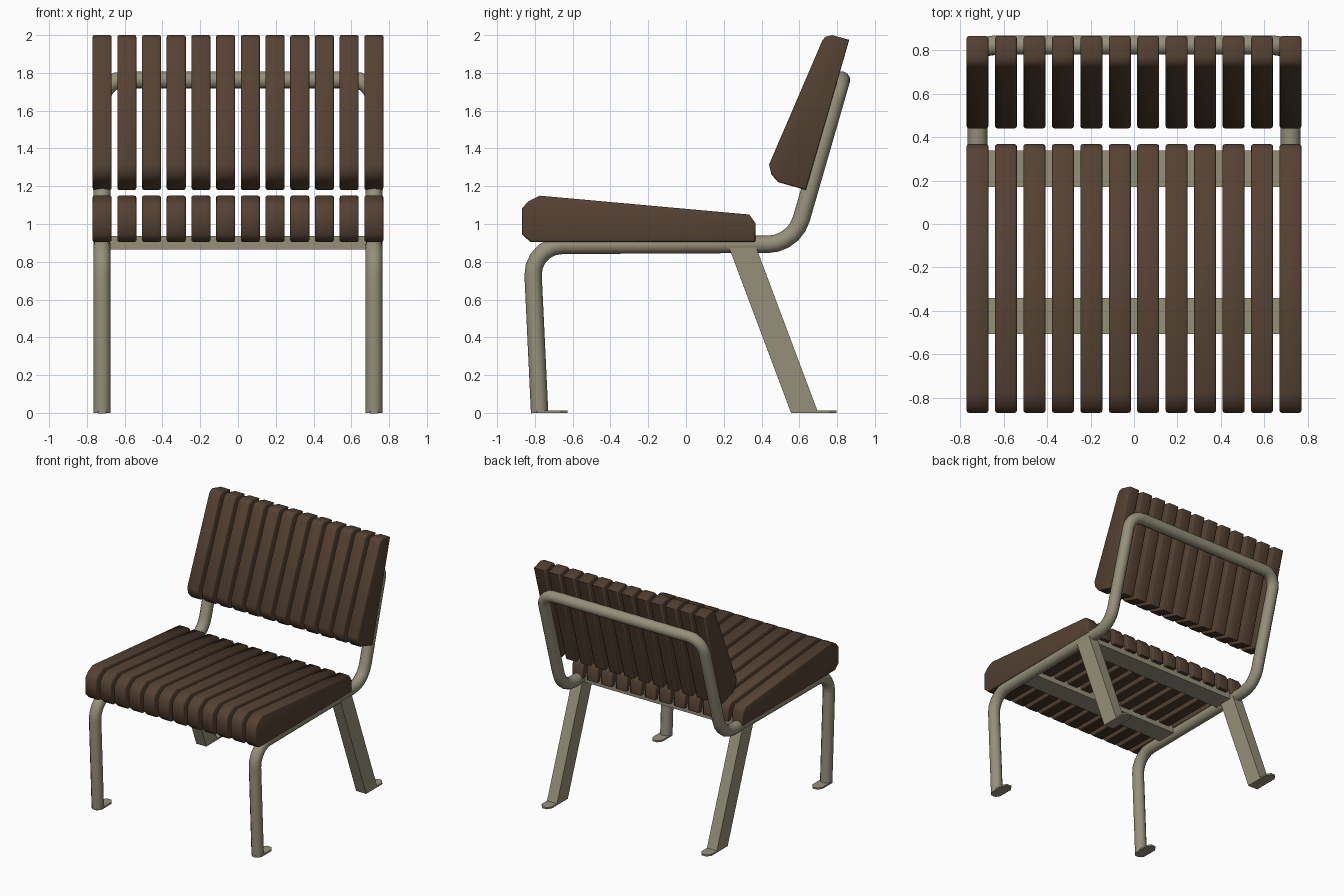
import bpy, bmesh, math
from mathutils import Vector

if "Cube" in bpy.data.objects:
    bpy.data.objects.remove(bpy.data.objects["Cube"])


def material(name, rgb):
    m = bpy.data.materials.new(name)
    m.diffuse_color = (*rgb, 1)
    m.use_nodes = True
    m.node_tree.nodes["Principled BSDF"].inputs["Base Color"].default_value = m.diffuse_color
    return m


WOOD = material("dark brown wood", (0.089, 0.053, 0.032))
METAL = material("warm grey metal", (0.305, 0.279, 0.195))


def finish(obj, mat, angle=None):
    obj.data.materials.clear()
    obj.data.materials.append(mat)
    if angle:
        bpy.ops.object.select_all(action='DESELECT')
        obj.select_set(True)
        bpy.context.view_layer.objects.active = obj
        bpy.ops.object.shade_smooth_by_angle(angle=math.radians(angle))
    return obj


def add_prism(bm, points, offset, bevel=0.0):
    """Extrude a closed 3D outline along offset, optionally rounding its end rims."""
    base = bm.faces.new([bm.verts.new(p) for p in points])
    ext = bmesh.ops.extrude_face_region(bm, geom=[base], use_keep_orig=True)["geom"]
    verts = [v for v in ext if isinstance(v, bmesh.types.BMVert)]
    top = [f for f in ext if isinstance(f, bmesh.types.BMFace)][0]
    bmesh.ops.translate(bm, verts=verts, vec=offset)
    if bevel:
        rims = list(base.edges) + list(top.edges)
        bmesh.ops.bevel(bm, geom=rims, offset=bevel, segments=2, profile=0.5,
                        affect='EDGES', clamp_overlap=True)


def to_object(name, bm, mat, angle=None):
    bmesh.ops.recalc_face_normals(bm, faces=bm.faces[:])
    me = bpy.data.meshes.new(name)
    bm.to_mesh(me)
    bm.free()
    obj = bpy.data.objects.new(name, me)
    bpy.context.collection.objects.link(obj)
    return finish(obj, mat, angle)


# Wooden slats: twelve copies of a side profile (y, z)
COUNT, WIDTH, HALF = 12, 0.101, 0.77


def slats(name, profile):
    bm = bmesh.new()
    for i in range(COUNT):
        x = -HALF + i * (2 * HALF - WIDTH) / (COUNT - 1)
        add_prism(bm, [(x, y, z) for y, z in profile], (WIDTH, 0, 0), 0.01)
    return to_object(name, bm, WOOD, 46)


slats("seat_slats", [(-0.825, 0.905), (-0.868, 0.945), (-0.868, 1.083), (-0.836, 1.119),
                     (-0.775, 1.15), (0.335, 1.05), (0.367, 1.005), (0.367, 0.905)])
slats("back_slats", [(0.635, 1.18), (0.487, 1.222), (0.452, 1.262), (0.44, 1.315),
                     (0.722, 1.972), (0.738, 1.991), (0.772, 2.0), (0.864, 1.975)])


# Bent tube frame: front legs, seat rails and back hoop in one path
def rounded(p, prev, nxt, t, n=5):
    u, v = (prev - p).normalized(), (nxt - p).normalized()
    half = u.angle(v) / 2
    c = p + (u + v).normalized() * (t / math.cos(half))
    r = t * math.tan(half)
    a, b = (p + u * t - c).normalized(), (p + v * t - c).normalized()
    return [c + r * a.slerp(b, k / n) for k in range(n + 1)]


X = 0.72
side = [(-0.775, 0.0, 0), (-0.817, 0.886, 0.16), (0.572, 0.893, 0.14), (0.823, 1.763, 0.11)]
corners = [(Vector((-X, y, z)), t) for y, z, t in side]
corners += [(Vector((X, y, z)), t) for y, z, t in reversed(side)]
path = [corners[0][0]]
for i in range(1, len(corners) - 1):
    path += rounded(corners[i][0], corners[i - 1][0], corners[i + 1][0], corners[i][1])
path.append(corners[-1][0])

cu = bpy.data.curves.new("tube_frame", 'CURVE')
cu.dimensions = '3D'
cu.bevel_depth = 0.046
cu.bevel_resolution = 4
cu.use_fill_caps = True
sp = cu.splines.new('POLY')
sp.points.add(len(path) - 1)
for pt, co in zip(sp.points, path):
    pt.co = (*co, 1)
tube = bpy.data.objects.new("tube_frame", cu)
bpy.context.collection.objects.link(tube)
bpy.ops.object.select_all(action='DESELECT')
tube.select_set(True)
bpy.context.view_layer.objects.active = tube
bpy.ops.object.convert(target='MESH')
finish(bpy.context.view_layer.objects.active, METAL, 45)

# Cross bars under the seat
for name, y0, y1 in (("front_cross_bar", -0.505, -0.34), ("rear_cross_bar", 0.17, 0.337)):
    bm = bmesh.new()
    add_prism(bm, [(-0.7, y0, 0.865), (-0.7, y1, 0.865), (-0.7, y1, 0.937), (-0.7, y0, 0.937)],
              (1.4, 0, 0))
    to_object(name, bm, METAL)

# Slanted rear legs and foot plates on both sides
W = 0.045
for label, s in (("left", -1), ("right", 1)):
    bm = bmesh.new()
    add_prism(bm, [(s * X - W, y, z) for y, z in
                   ((0.556, 0.0), (0.70, 0.0), (0.372, 0.875), (0.228, 0.875))], (2 * W, 0, 0))
    to_object(label + "_rear_leg", bm, METAL)
    for part, y0, y1 in (("front", -0.82, -0.627), ("rear", 0.58, 0.798)):
        bm = bmesh.new()
        outline = [(-W, y0 + 0.03), (-W * 0.45, y0), (W * 0.45, y0), (W, y0 + 0.03),
                   (W, y1 - 0.035), (W * 0.45, y1), (-W * 0.45, y1), (-W, y1 - 0.035)]
        add_prism(bm, [(s * X + x, y, 0) for x, y in outline], (0, 0, 0.013))
        to_object(label + "_" + part + "_foot_plate", bm, METAL)
